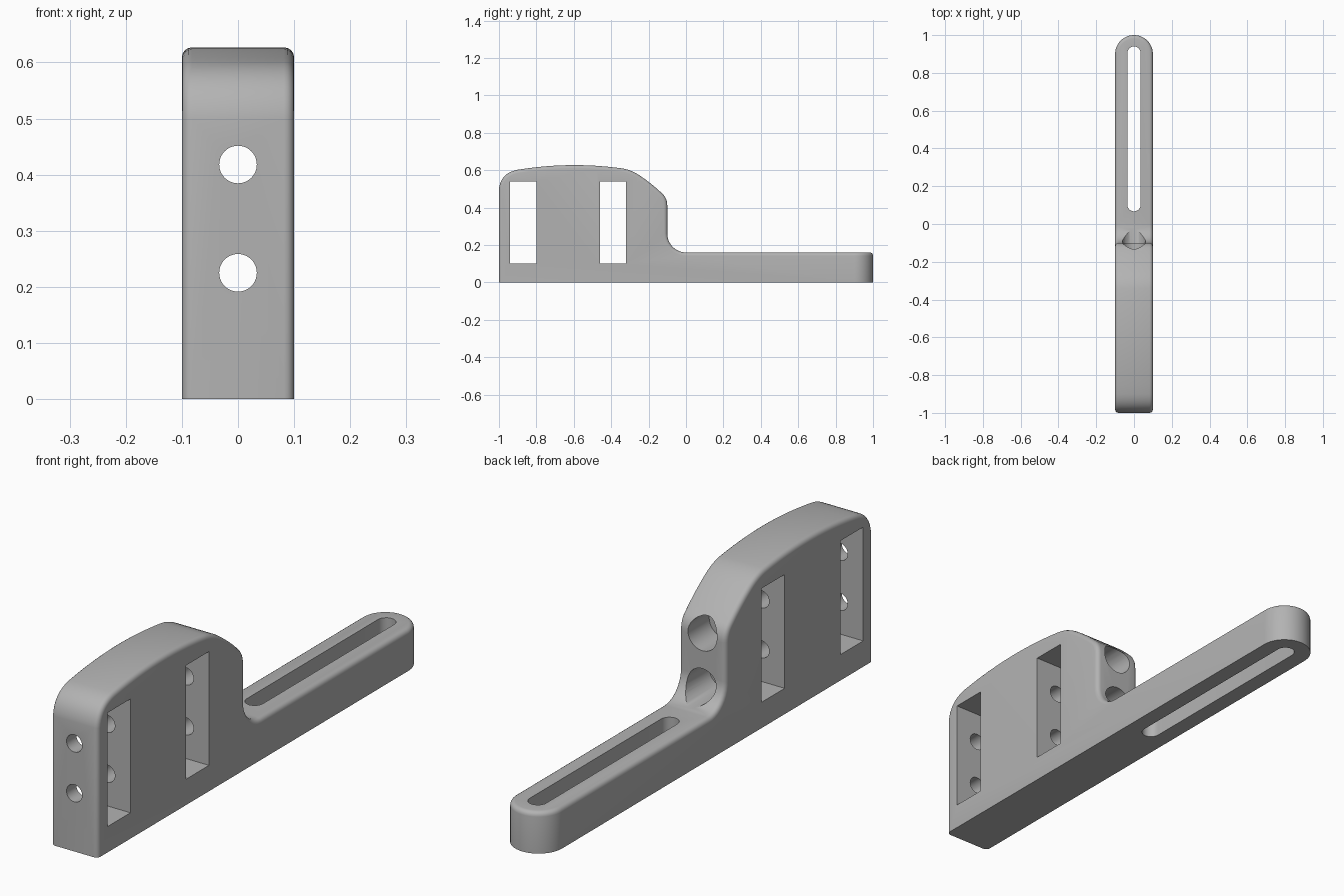
import bpy, bmesh, math
from mathutils import Matrix

if "Cube" in bpy.data.objects:
    bpy.data.objects.remove(bpy.data.objects["Cube"])

W = 0.1       # half width of the bracket
ARM_Z = 0.16  # arm height
END_Y = 0.9   # centre of the rounded arm end


def arc(cy, cz, r, a0, a1, n):
    return [(cy + r * math.cos(math.radians(a0 + (a1 - a0) * i / n)),
             cz + r * math.sin(math.radians(a0 + (a1 - a0) * i / n))) for i in range(n + 1)]


def curve(a, b, c, n):
    return [tuple((1 - t) ** 2 * p + 2 * t * (1 - t) * q + t * t * r for p, q, r in zip(a, b, c))
            for t in (i / n for i in range(n + 1))]


def new_object(name, bm):
    bmesh.ops.recalc_face_normals(bm, faces=bm.faces)
    mesh = bpy.data.meshes.new(name)
    bm.to_mesh(mesh)
    bm.free()
    obj = bpy.data.objects.new(name, mesh)
    bpy.context.collection.objects.link(obj)
    return obj


grey = bpy.data.materials.new("plain grey")
grey.diffuse_color = (0.45, 0.45, 0.45, 1)
grey.use_nodes = True
grey.node_tree.nodes["Principled BSDF"].inputs["Base Color"].default_value = grey.diffuse_color

# Side outline from the front foot over the hump to the arm end
outline = [(-1, 0)]
outline += curve((-1, 0.5), (-0.99, 0.585), (-0.9, 0.602), 10)
outline += curve((-0.9, 0.602), (-0.62, 0.648), (-0.34, 0.609), 12)[1:]
outline += curve((-0.34, 0.609), (-0.295, 0.602), (-0.25, 0.573), 6)[1:]
outline += curve((-0.25, 0.573), (-0.185, 0.53), (-0.125, 0.473), 4)[1:]
outline += curve((-0.125, 0.473), (-0.1, 0.448), (-0.1, 0.41), 6)[1:]
fillet = arc(0, 0.26, 0.1, 180, 270, 10)
outline += fillet
outline += [(END_Y, ARM_Z), (END_Y, 0)]

# Bracket body: two side faces, strips over the outline, rounded arm end
bm = bmesh.new()
left = [bm.verts.new((-W, y, z)) for y, z in outline]
right = [bm.verts.new((W, y, z)) for y, z in outline]
bm.faces.new(left)
bm.faces.new(right[::-1])
for i in range(len(outline) - 3):
    bm.faces.new((left[i], left[i + 1], right[i + 1], right[i]))
end = arc(0, END_Y, W, 180, 0, 24)[1:-1]
top_end = [left[-2]] + [bm.verts.new((x, y, ARM_Z)) for x, y in end] + [right[-2]]
low_end = [left[-1]] + [bm.verts.new((x, y, 0)) for x, y in end] + [right[-1]]
for i in range(len(top_end) - 1):
    bm.faces.new((top_end[i], top_end[i + 1], low_end[i + 1], low_end[i]))
bm.faces.new([left[-3]] + top_end + [right[-3]])
bm.faces.new([left[0]] + low_end + [right[0]])
bmesh.ops.recalc_face_normals(bm, faces=bm.faces)

# Round every sharp edge except those around the base
sharp = [e for e in bm.edges if e.calc_face_angle(0) > math.radians(35)
         and max(v.co.z for v in e.verts) > 0.001]
bmesh.ops.bevel(bm, geom=sharp, offset=0.018, segments=4, profile=0.5, affect='EDGES')
bracket = new_object("bracket_body", bm)
bracket.data.materials.append(grey)


def cut(bm):
    cutter = new_object("cutter", bm)
    cutter.data.materials.append(grey)
    cutter.hide_render = True
    mod = bracket.modifiers.new("cut", 'BOOLEAN')
    mod.operation, mod.solver, mod.object = 'DIFFERENCE', 'EXACT', cutter
    bpy.context.view_layer.objects.active = bracket
    bpy.ops.object.modifier_apply(modifier=mod.name)
    bpy.data.objects.remove(cutter)


def cut_window(y0, y1, z0, z1):
    bm = bmesh.new()
    bmesh.ops.create_cube(bm, size=1, matrix=Matrix.Translation((0, (y0 + y1) / 2, (z0 + z1) / 2))
                          @ Matrix.Diagonal((0.5, y1 - y0, z1 - z0, 1)))
    cut(bm)


def cut_bore(r, y0, y1, z):
    bm = bmesh.new()
    bmesh.ops.create_cone(bm, cap_ends=True, segments=40, radius1=r, radius2=r, depth=y1 - y0,
                          matrix=Matrix.Translation((0, (y0 + y1) / 2, z))
                          @ Matrix.Rotation(math.pi / 2, 4, 'X'))
    cut(bm)


# Side windows
cut_window(-0.94, -0.80, 0.10, 0.54)
cut_window(-0.46, -0.32, 0.10, 0.54)

# Long bolt holes with wider bores at the back
for z in (0.225, 0.418):
    cut_bore(0.0335, -1.1, 0.1, z)
    cut_bore(0.062, -0.23, 0.1, z)

# Long slot through the arm
bm = bmesh.new()
ring = arc(0, 0.905, 0.035, 0, 180, 14) + arc(0, 0.102, 0.035, 180, 360, 14)
face = bm.faces.new([bm.verts.new((x, y, -0.1)) for x, y in ring])
up = bmesh.ops.extrude_face_region(bm, geom=[face])
bmesh.ops.translate(bm, vec=(0, 0, 0.5), verts=[v for v in up["geom"] if isinstance(v, bmesh.types.BMVert)])
cut(bm)

# Smooth the curves, keep the hard edges
bpy.ops.object.select_all(action='DESELECT')
bracket.select_set(True)
bpy.context.view_layer.objects.active = bracket
bpy.ops.object.shade_smooth_by_angle(angle=math.radians(30))
